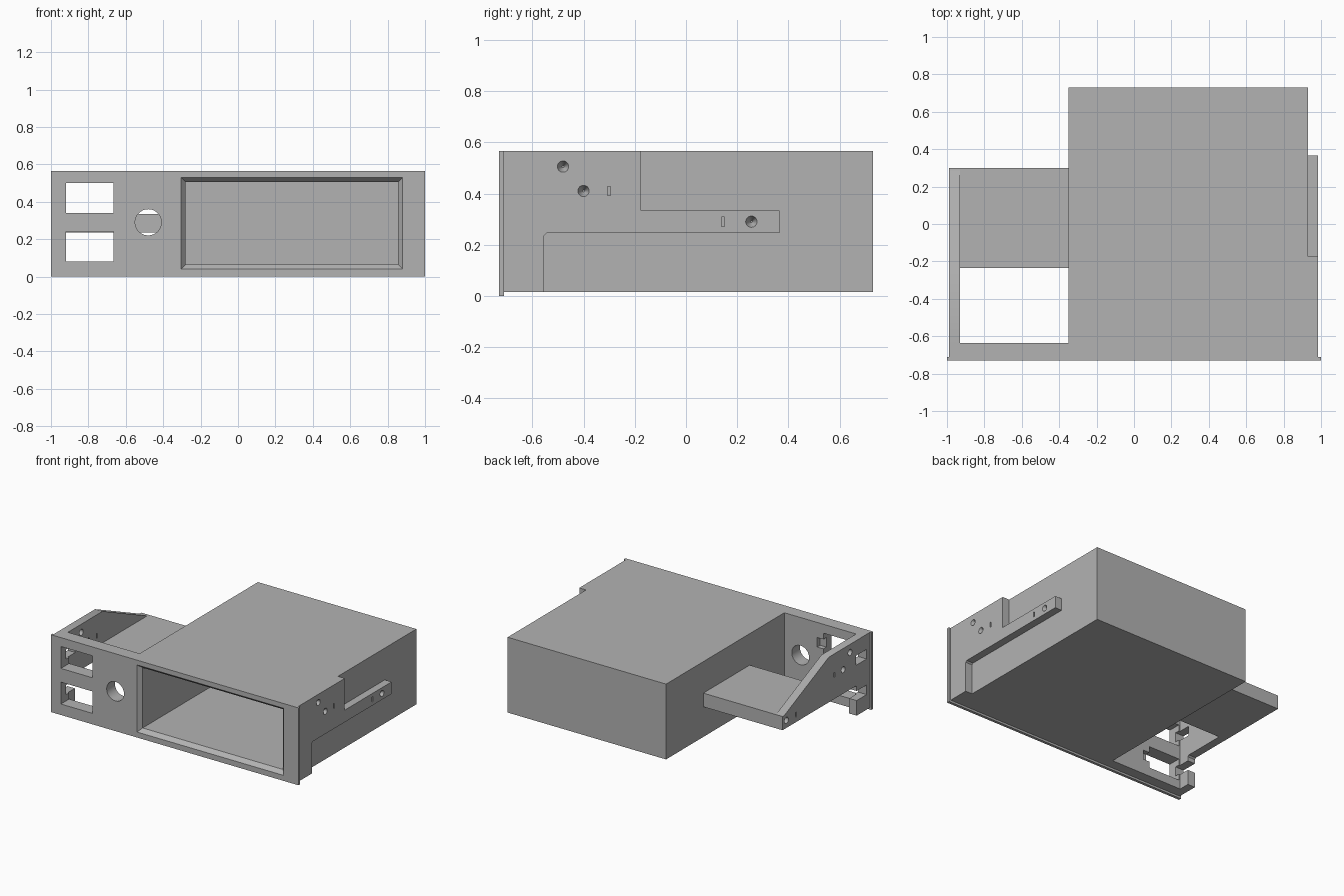
import bpy
import bmesh
from math import pi, radians
from mathutils import Matrix, Vector

old = bpy.data.objects.get("Cube")
if old:
    bpy.data.objects.remove(old, do_unlink=True)

grey = bpy.data.materials.new("plain grey")
grey.use_nodes = True
colour = (0.45, 0.45, 0.45, 1)
grey.diffuse_color = colour
for node in grey.node_tree.nodes:
    if node.type == 'BSDF_PRINCIPLED':
        node.inputs["Base Color"].default_value = colour


def finish(name, bm):
    bmesh.ops.recalc_face_normals(bm, faces=bm.faces[:])
    mesh = bpy.data.meshes.new(name)
    bm.to_mesh(mesh)
    bm.free()
    mesh.materials.append(grey)
    obj = bpy.data.objects.new(name, mesh)
    bpy.context.collection.objects.link(obj)
    return obj


def loft(name, rings):
    """Closed solid through rings that share one point count."""
    bm = bmesh.new()
    loops = [[bm.verts.new(p) for p in ring] for ring in rings]
    n = len(loops[0])
    for a, b in zip(loops, loops[1:]):
        for i in range(n):
            j = (i + 1) % n
            bm.faces.new((a[i], a[j], b[j], b[i]))
    bm.faces.new(loops[0])
    bm.faces.new(loops[-1])
    return finish(name, bm)


def side_profile(name, x0, x1, points):
    return loft(name, [[(x, y, z) for y, z in points] for x in (x0, x1)])


def rect(y, x0, x1, z0, z1):
    return [(x0, y, z0), (x1, y, z0), (x1, y, z1), (x0, y, z1)]


def box(name, x0, x1, y0, y1, z0, z1):
    return loft(name, [rect(y, x0, x1, z0, z1) for y in (y0, y1)])


def rod(name, centre, axis, r1, r2, depth, sides=32):
    bm = bmesh.new()
    turn = Vector((0, 0, 1)).rotation_difference(Vector(axis)).to_matrix().to_4x4()
    bmesh.ops.create_cone(bm, cap_ends=True, segments=sides, radius1=r1, radius2=r2,
                          depth=depth, matrix=Matrix.Translation(centre) @ turn)
    return finish(name, bm)


def cut(parts, cutters):
    for part in parts:
        bpy.context.view_layer.objects.active = part
        for cutter in cutters:
            mod = part.modifiers.new("cut", 'BOOLEAN')
            mod.operation = 'DIFFERENCE'
            mod.solver = 'EXACT'
            mod.object = cutter
            bpy.ops.object.modifier_apply(modifier=mod.name)
    for cutter in cutters:
        bpy.data.objects.remove(cutter, do_unlink=True)


TOP, BASE = 0.565, 0.015
FRONT, LIP = -0.73, -0.71

# Front plate, main housing and the thick panel behind the switch area
front_plate = box("front_plate", -1, 1, FRONT, LIP, 0, TOP)
housing = box("housing", -0.35, 0.93, LIP, 0.73, BASE, TOP)
switch_panel = box("switch_panel", -0.99, -0.35, LIP, -0.635, BASE, TOP)
shelf = box("shelf", -0.93, -0.35, -0.235, 0.30, 0.235, 0.335)

# Side bracket with rear arm, and sloped side wall
bracket = side_profile("side_bracket", 0.93, 0.985, [
    (LIP, BASE), (-0.555, BASE), (-0.555, 0.235), (-0.545, 0.245), (0.365, 0.245),
    (0.365, 0.333), (-0.175, 0.333), (-0.175, TOP), (LIP, TOP)])
side_wall = side_profile("side_wall", -0.99, -0.93, [
    (-0.635, BASE), (-0.555, BASE), (-0.555, 0.225), (-0.545, 0.235), (0.30, 0.235),
    (0.30, 0.335), (0.28, 0.335), (-0.235, TOP), (-0.635, TOP)])

# Deep bay with a bevelled mouth
bay = loft("bay_cutter", [
    rect(-0.742, -0.315, 0.89, 0.03, 0.54),
    rect(-0.70, -0.28, 0.855, 0.065, 0.505),
    rect(0.68, -0.28, 0.855, 0.065, 0.505)])
cut([front_plate, housing], [bay])

# Switch windows and round hole
windows = [box("window_cutter", -0.92, -0.665, -0.8, -0.6, z, z + 0.16) for z in (0.08, 0.34)]
windows.append(rod("hole_cutter", (-0.48, -0.7, 0.29), (0, 1, 0), 0.07, 0.07, 0.3, 48))
cut([front_plate, switch_panel], windows)

# Clip notches behind the windows
notches = [box("notch_cutter", -1.05, -0.615, -0.67, -0.55, z - 0.035, z + 0.035)
           for z in (0.16, 0.42)]
cut([switch_panel, side_wall], notches)

# Screw holes and slots on both sides
holes = [(-0.48, 0.505), (-0.40, 0.41), (0.255, 0.29)]
slots = [(-0.30, 0.41), (0.145, 0.29)]
for part, x, tip in ((side_wall, -0.96, 0.022), (bracket, 0.965, 0.004)):
    depth = 0.14 if part is side_wall else 0.044
    cutters = [rod("screw_cutter", (x, y, z), (1 if x > 0 else -1, 0, 0), tip, 0.023, depth, 24)
               for y, z in holes]
    cutters += [box("slot_cutter", x - depth / 2, x + depth / 2,
                    y - 0.006, y + 0.006, z - 0.018, z + 0.018) for y, z in slots]
    cut([part], cutters)

# Smooth only the round holes
for part in (front_plate, switch_panel, side_wall, bracket):
    bpy.ops.object.select_all(action='DESELECT')
    part.select_set(True)
    bpy.context.view_layer.objects.active = part
    bpy.ops.object.shade_smooth_by_angle(angle=radians(30))
